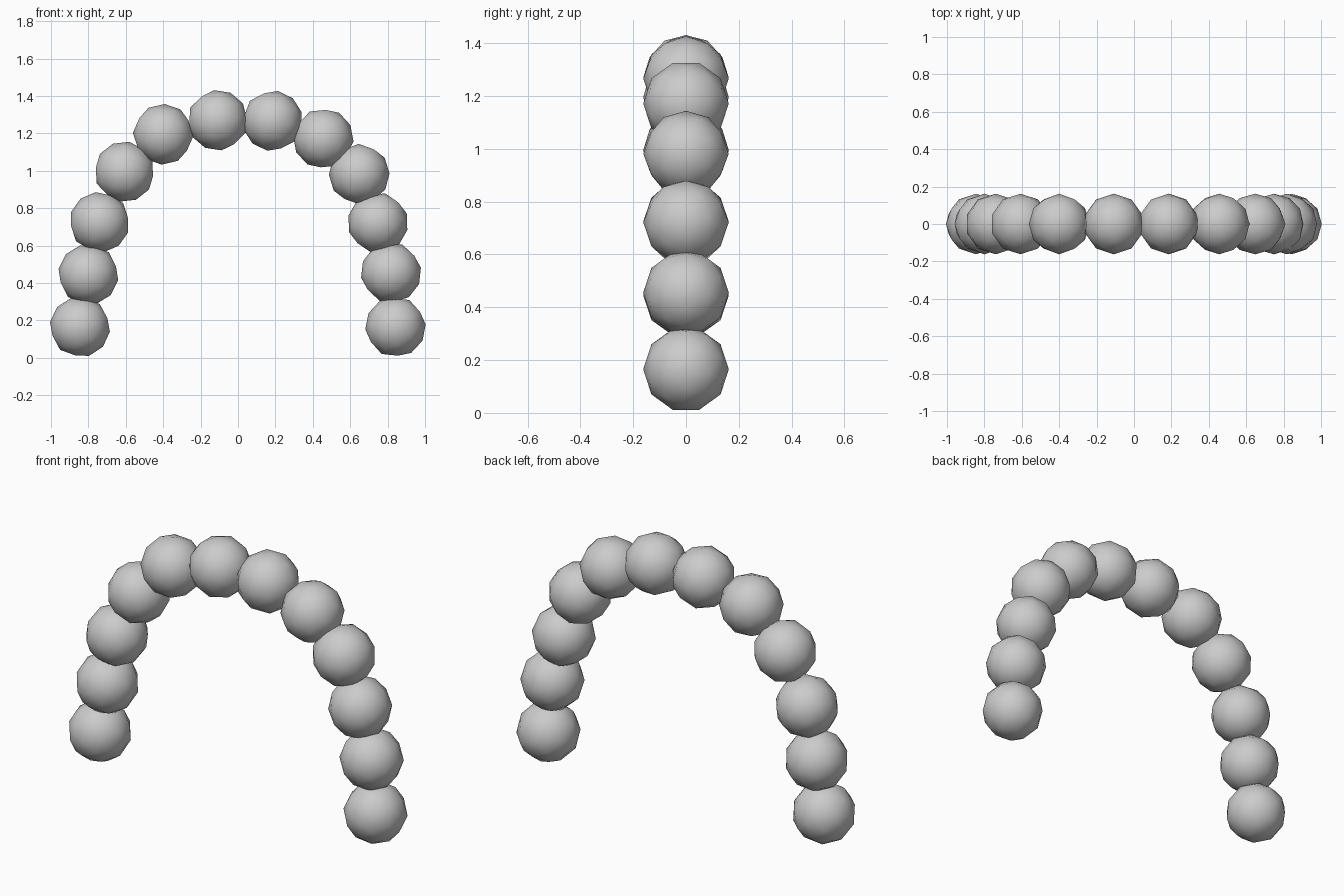
import bpy
import math

if "Cube" in bpy.data.objects:
    bpy.data.objects.remove(bpy.data.objects["Cube"])

RADIUS = 0.162

# Bead centres along the arch (x, z), left foot to right foot
PATH = [(-0.845, 0.165), (-0.80, 0.445), (-0.74, 0.725), (-0.607, 0.995),
        (-0.40, 1.195), (-0.108, 1.27), (0.185, 1.267), (0.456, 1.172),
        (0.648, 0.982), (0.748, 0.722), (0.818, 0.455), (0.842, 0.165)]


def tangent_angle(i):
    """Turn about y that lines a bead up with the path."""
    x0, z0 = PATH[max(i - 1, 0)]
    x1, z1 = PATH[min(i + 1, len(PATH) - 1)]
    return -math.atan2(z1 - z0, x1 - x0)


# Arch of low-poly, smooth-shaded beads, each following the curve
for i, (x, z) in enumerate(PATH):
    bpy.ops.mesh.primitive_ico_sphere_add(
        subdivisions=2, radius=RADIUS, location=(x, 0, z),
        rotation=(0, tangent_angle(i), 0))
    bead = bpy.context.object
    bead.name = f"arch_bead_{i + 1}"
    bpy.ops.object.shade_smooth()
